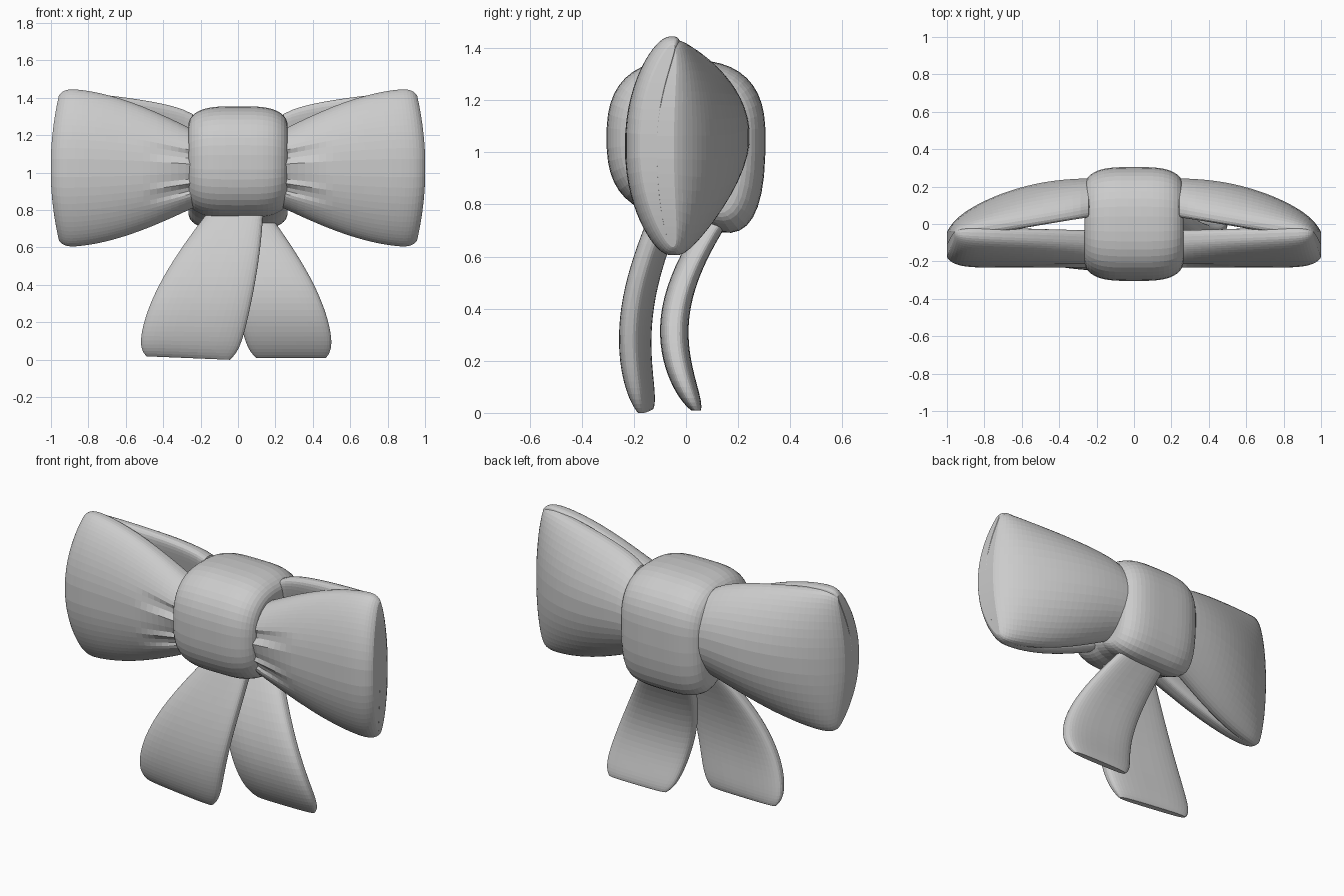
import bpy, bmesh
from math import cos, sin, pi, exp, sqrt, copysign

cube = bpy.data.objects.get("Cube")
if cube:
    bpy.data.objects.remove(cube, do_unlink=True)

# One fabric material for every part
grey = (0.6, 0.6, 0.6, 1)
material = bpy.data.materials.new("soft_grey")
material.use_nodes = True
material.diffuse_color = grey
shader = material.node_tree.nodes["Principled BSDF"]
shader.inputs["Base Color"].default_value = grey


def swell(amount):
    """Quick start that levels off towards one."""
    return sin(amount * pi / 2)


def along(fraction):
    """Distance along a part, with sections crowded towards its free end."""
    return 0.99 * (1 - (1 - fraction) ** 1.5)


def rounded(value, power):
    return copysign(abs(value) ** (2 / power), value)


def loft(name, place, steps, around, power):
    """Skin rounded cross-sections; place(fraction, across, through) gives each point."""
    bm = bmesh.new()
    rings = []
    for step in range(steps + 1):
        ring = []
        for corner in range(around):
            angle = 2 * pi * (corner + 0.5) / around
            across = rounded(cos(angle), power)
            through = rounded(sin(angle), power)
            ring.append(bm.verts.new(place(step / steps, across, through)))
        rings.append(ring)
    for ring, following in zip(rings, rings[1:]):
        for j in range(around):
            bm.faces.new((ring[j - 1], ring[j], following[j], following[j - 1]))
    # Close each end with strips across the section
    for ring in (rings[0], rings[-1]):
        for j in range(around // 2 - 1):
            bm.faces.new((ring[j], ring[j + 1], ring[-j - 2], ring[-j - 1]))
    bmesh.ops.recalc_face_normals(bm, faces=bm.faces)
    mesh = bpy.data.meshes.new(name)
    bm.to_mesh(mesh)
    bm.free()
    mesh.materials.append(material)
    part = bpy.data.objects.new(name, mesh)
    bpy.context.collection.objects.link(part)


def cushion(side, length, shape, pleats):
    """Bowed loop panel: shape gives top z, middle y and rim y along it."""
    def place(fraction, across, through):
        u = along(fraction)
        top, middle, rim = shape(u)
        corner = 0.05 * u ** 30
        top -= corner
        bottom = 0.83 - 0.23 * swell(u) + corner
        thickness = 0.09 * sqrt(1 - u ** 14)
        bulge = 0.045 * u ** 2 * (1 - across ** 2)
        x = 0.2 + length * u + bulge
        y = middle + (rim - middle) * across ** 2 + through * thickness
        # Gathered folds fade out away from the knot
        if through < 0:
            fade = max(0, 1 - u / 0.4)
            y += 0.035 * fade * sum(exp(-((across - fold) / 0.1) ** 2) for fold in pleats)
        return side * x, y, (top + bottom) / 2 + across * (top - bottom) / 2
    return place


def front_shape(u):
    return 1.21 + 0.24 * swell(u), -0.145, -0.08 + 0.03 * u


def back_shape(u):
    return 1.22 + 0.22 * u ** 0.3, 0.155 - 0.24 * u ** 2.4, 0.08 - 0.13 * u ** 0.9


# Bow loops: a pleated front panel and a tapering back panel per side
for side, label in ((1, "left"), (-1, "right")):
    front = cushion(side, 0.765, front_shape, (-0.5, -0.2, 0.3))
    back = cushion(side, 0.765, back_shape, ())
    loft(label + "_loop_front", front, steps=28, around=64, power=2.8)
    loft(label + "_loop_back", back, steps=26, around=48, power=2.5)


# Centre knot: a barrel whose lower back sags towards the tail
def knot(fraction, across, through):
    v = -cos(pi * fraction)
    barrel = sqrt(max(0, 1 - abs(v) ** 3.5))
    depth = 0.2 + 0.105 * barrel
    height = 0.2 + 0.1 * barrel
    sag = 0.18 * max(0, across) * max(0, -through)
    return 0.265 * v, across * depth, 1.055 + through * height - sag


loft("centre_knot", knot, steps=24, around=44, power=2.6)


def tail(side, reach, inner, drift, bend, start, dip, turn, slant):
    """Ribbon end that flares to one side while its inner edge drifts."""
    def place(fraction, across, through):
        u = along(fraction)
        corner = 0.05 * u ** 20
        outer_edge = side * (0.13 + reach * swell(u) - corner)
        inner_edge = side * (inner + drift * u ** bend + corner)
        middle = (outer_edge + inner_edge) / 2
        x = middle + across * abs(outer_edge - inner_edge) / 2
        y = start - dip * sin(u * pi * turn) - slant * across
        thickness = 0.055 * sqrt(1 - u ** 10)
        hem = slant * across * u ** 8 / 2
        return x, y + through * thickness, 0.83 - 0.83 * u - hem
    return place


front_tail = tail(side=-1, reach=0.4, inner=-0.135, drift=0.14, bend=1.7,
                  start=-0.05, dip=0.145, turn=0.75, slant=0.02)
back_tail = tail(side=1, reach=0.38, inner=-0.14, drift=0.2, bend=1,
                 start=0.17, dip=0.215, turn=0.8, slant=0)
loft("front_tail", front_tail, steps=26, around=40, power=3)
loft("back_tail", back_tail, steps=26, around=40, power=3)
